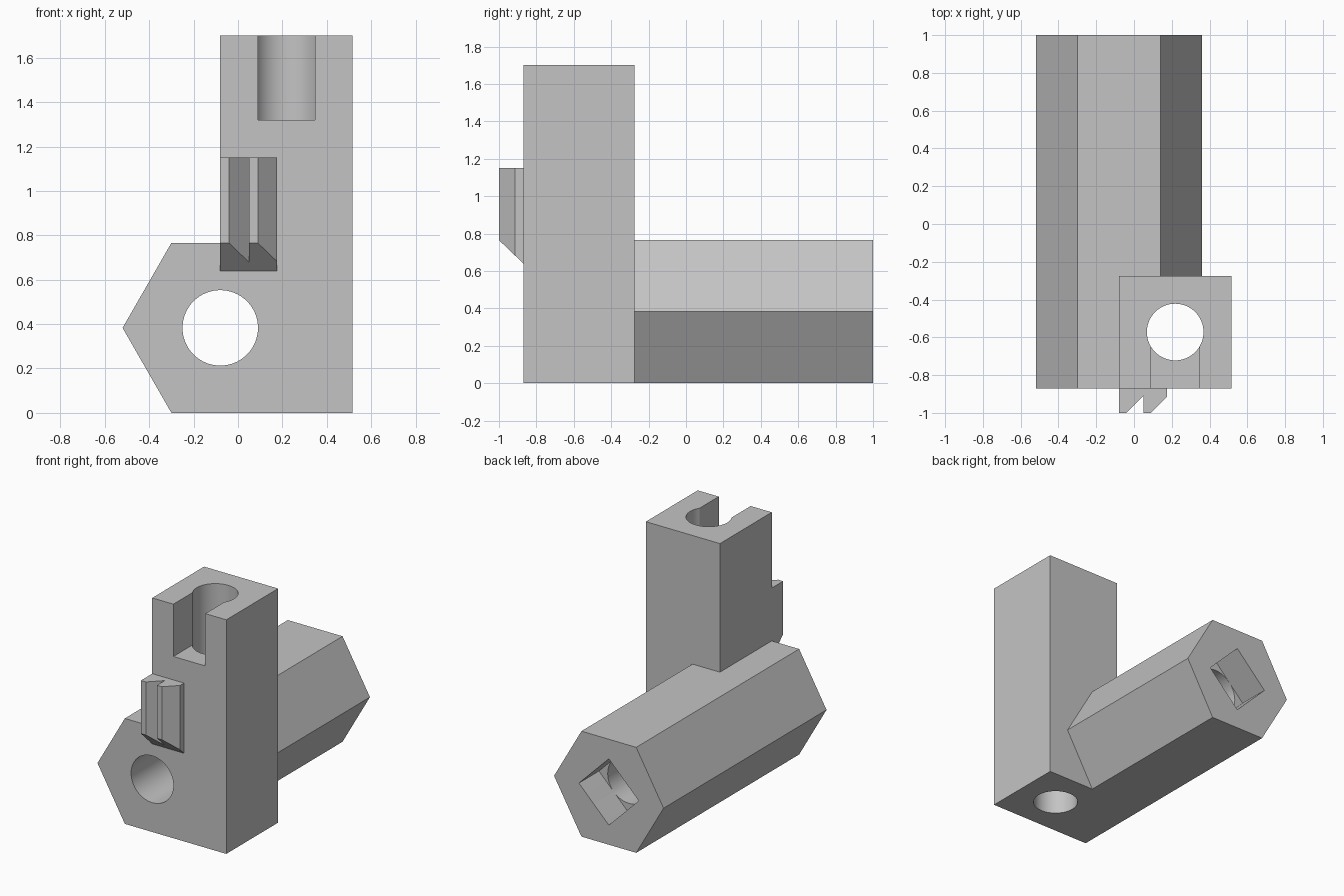
import bpy
import bmesh
import math
from mathutils import Matrix, Vector

if "Cube" in bpy.data.objects:
    bpy.data.objects.remove(bpy.data.objects["Cube"], do_unlink=True)

GREY = (0.55, 0.55, 0.55, 1)
grey = bpy.data.materials.new("plain grey")
grey.use_nodes = True
grey.diffuse_color = GREY
grey.node_tree.nodes["Principled BSDF"].inputs["Base Color"].default_value = GREY


def finish(name, bm):
    bmesh.ops.recalc_face_normals(bm, faces=bm.faces)
    mesh = bpy.data.meshes.new(name)
    bm.to_mesh(mesh)
    bm.free()
    mesh.materials.append(grey)
    obj = bpy.data.objects.new(name, mesh)
    bpy.context.collection.objects.link(obj)
    return obj


def prism(name, points, offset):
    """Extrude a closed outline of 3D points along offset."""
    bm = bmesh.new()
    face = bm.faces.new([bm.verts.new(p) for p in points])
    result = bmesh.ops.extrude_face_region(bm, geom=[face], use_keep_orig=True)
    moved = [v for v in result["geom"] if isinstance(v, bmesh.types.BMVert)]
    bmesh.ops.translate(bm, verts=moved, vec=offset)
    return finish(name, bm)


def box(name, x0, x1, y0, y1, z0, z1):
    outline = [(x0, y0, z0), (x1, y0, z0), (x1, y1, z0), (x0, y1, z0)]
    return prism(name, outline, (0, 0, z1 - z0))


def cylinder(name, radius, depth, centre, along_y=False):
    bm = bmesh.new()
    turn = Matrix.Rotation(math.pi / 2, 4, "X") if along_y else Matrix()
    bmesh.ops.create_cone(bm, cap_ends=True, segments=64, radius1=radius,
                          radius2=radius, depth=depth,
                          matrix=Matrix.Translation(centre) @ turn)
    return finish(name, bm)


def combine(target, other, operation):
    mod = target.modifiers.new(operation.title(), "BOOLEAN")
    mod.operation = operation
    mod.solver = "EXACT"
    mod.object = other
    other.hide_render = True
    bpy.context.view_layer.objects.active = target
    bpy.ops.object.modifier_apply(modifier=mod.name)
    bpy.data.objects.remove(other, do_unlink=True)


FRONT, BACK = -0.87, 1.0
AXIS_X, AXIS_Z = -0.08, 0.383
BORE = 0.17

# Upright block
bracket = box("bracket_body", AXIS_X, 0.515, FRONT, -0.275, 0, 1.70)

# Hexagonal arm
half_w, half_h = 0.44, AXIS_Z
hexagon = [(AXIS_X + sx * half_w, FRONT, AXIS_Z + sz * half_h)
           for sx, sz in ((-1, 0), (-.5, 1), (.5, 1), (1, 0), (.5, -1), (-.5, -1))]
combine(bracket, prism("hex_arm", hexagon, (0, BACK - FRONT, 0)), "UNION")

# Toothed catch on the front, with a sloped underside
teeth = [(AXIS_X, -0.82), (AXIS_X, -1), (-0.04, -1), (0.05, -0.91), (0.05, -1),
         (0.09, -1), (0.175, -0.915), (0.175, -0.82)]
catch = prism("front_catch", [(x, y, 0.5) for x, y in teeth], (0, 0, 0.65))
wedge = [(-0.3, -0.77, 0.544), (-0.3, -1.07, 0.832), (-0.3, -1.07, 0.4), (-0.3, -0.77, 0.4)]
combine(catch, prism("catch_wedge", wedge, (0.7, 0, 0)), "DIFFERENCE")
combine(bracket, catch, "UNION")

# Long bore through the arm, ending in a square socket at the back
combine(bracket, cylinder("arm_bore", BORE, 3, Vector((AXIS_X, 0, AXIS_Z)), True), "DIFFERENCE")
r = BORE * math.sqrt(2)
diamond = [(AXIS_X + dx * r, BACK - 0.23, AXIS_Z + dz * r)
           for dx, dz in ((1, 0), (0, 1), (-1, 0), (0, -1))]
combine(bracket, prism("square_socket", diamond, (0, 0.5, 0)), "DIFFERENCE")

# Upright bore and the slot that opens it to the front
combine(bracket, cylinder("upright_bore", 0.15, 4, Vector((0.218, -0.572, 0.8))), "DIFFERENCE")
combine(bracket, box("top_slot", 0.09, 0.346, -1.2, -0.572, 1.32, 2), "DIFFERENCE")

# Smooth bores, sharp edges
bpy.ops.object.select_all(action="DESELECT")
bracket.select_set(True)
bpy.context.view_layer.objects.active = bracket
bpy.ops.object.shade_smooth_by_angle(angle=math.radians(25))
